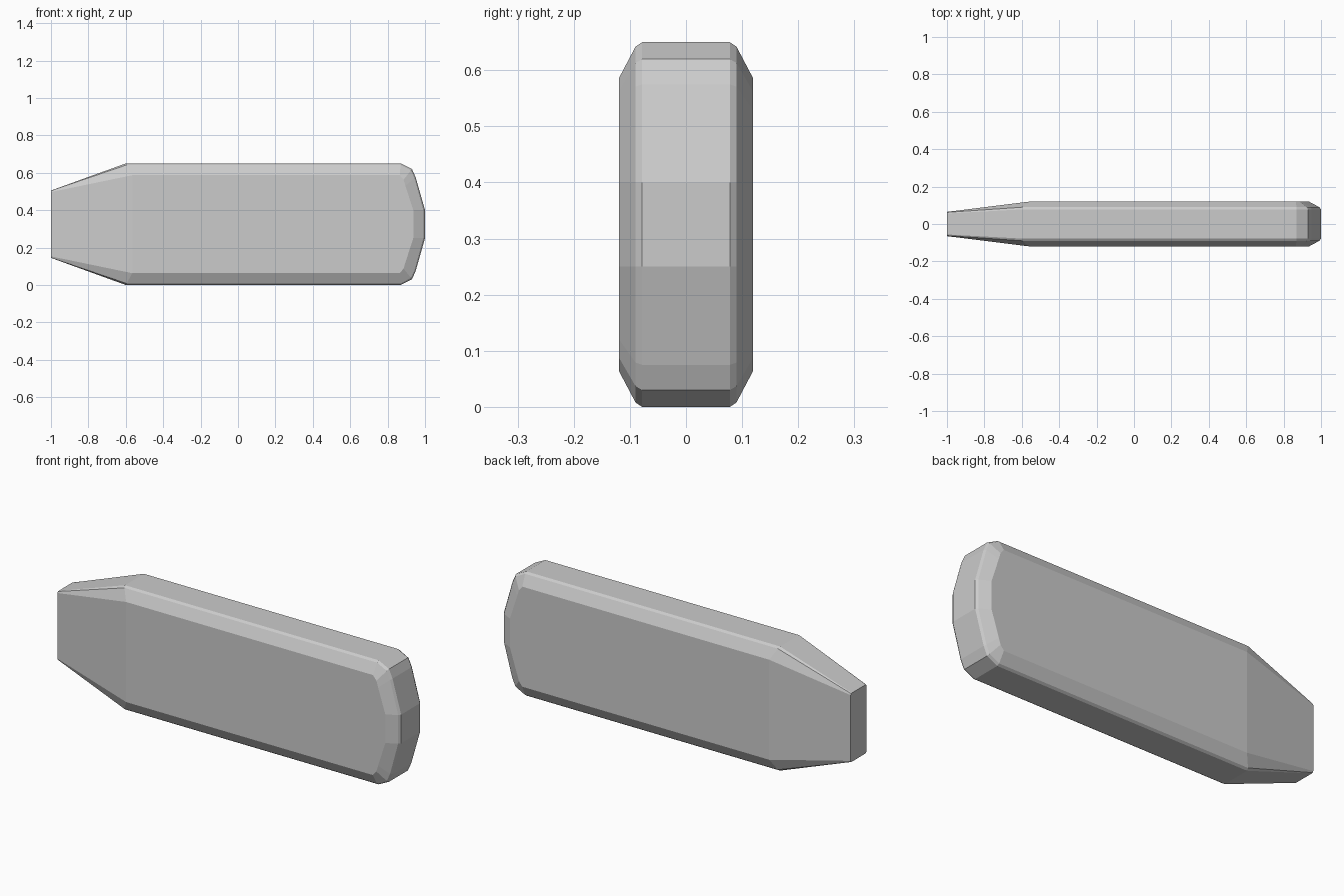
import bpy, bmesh

if "Cube" in bpy.data.objects:
    bpy.data.objects.remove(bpy.data.objects["Cube"])

MID_Z = 0.325

# Half outlines as (x, height from centre line, half thickness), nose to rounded end
rim = [(-1, .18, .056), (-.6, .325, .078), (.87, .325, .078),
       (.93, .295, .078), (.95, .25, .078), (1, .075, .078)]
edge = [(-1, .179, .062), (-.595, .317, .09), (.869, .317, .09),
        (.925, .288, .09), (.944, .246, .09), (.991, .075, .09)]
face = [(-1, .172, .065), (-.565, .262, .119), (.865, .262, .119),
        (.885, .238, .119), (.895, .205, .119), (.937, .075, .119)]

bm = bmesh.new()


def ring(half, side):
    """Closed outline: top half from the nose, then mirrored bottom half back."""
    pts = [(x, side * y, MID_Z + h) for x, h, y in half]
    pts += [(x, side * y, MID_Z - h) for x, h, y in reversed(half)]
    return [bm.verts.new(p) for p in pts]


# Skin across the thickness: front face, bevels, rim, bevels, back face
rings = [ring(p, -1) for p in (face, edge, rim)]
rings += [ring(p, 1) for p in (rim, edge, face)]
n = len(rings[0])
for a, b in zip(rings, rings[1:]):
    for i in range(n - 1):
        bm.faces.new((a[i], a[i + 1], b[i + 1], b[i]))

# Side faces: flat body panel and tapered nose panel
for r in (rings[0], rings[-1]):
    bm.faces.new(r[1:n - 1])
    bm.faces.new((r[0], r[1], r[n - 2], r[n - 1]))

# Flat nose end
bm.faces.new([r[0] for r in rings] + [r[-1] for r in reversed(rings)])

bmesh.ops.recalc_face_normals(bm, faces=bm.faces[:])
mesh = bpy.data.meshes.new("tapered_body")
bm.to_mesh(mesh)
bm.free()
bpy.context.collection.objects.link(bpy.data.objects.new("tapered_body", mesh))
